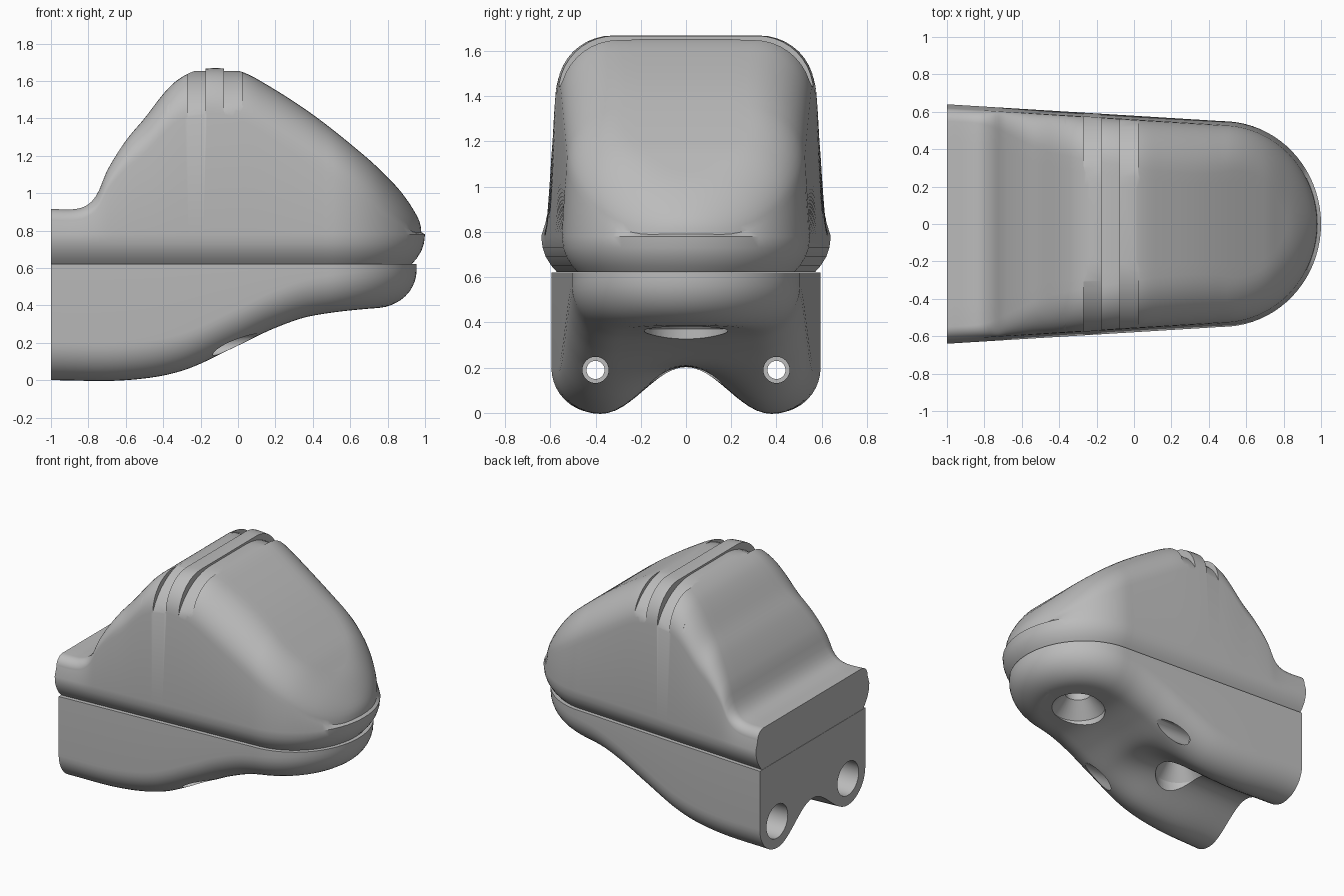
import bpy, bmesh, math
from math import sin, cos, pi

cube = bpy.data.objects.get("Cube")
if cube:
    bpy.data.objects.remove(cube, do_unlink=True)

grey = bpy.data.materials.new("plain_grey")
grey.use_nodes = True
colour = (0.5, 0.5, 0.5, 1)
grey.diffuse_color = colour
grey.node_tree.nodes["Principled BSDF"].inputs["Base Color"].default_value = colour

BACK, NOSE = -1.0, 0.47          # straight sides run between these x values
SIDE_STEPS, NOSE_STEPS = 74, 20


def curve(points):
    """Smooth function through a few (x, value) points."""
    def slope(i):
        a, b = points[max(i - 1, 0)], points[min(i + 1, len(points) - 1)]
        return (b[1] - a[1]) / (b[0] - a[0])

    def value(x):
        x = min(max(x, points[0][0]), points[-1][0])
        i = 0
        while i < len(points) - 2 and x > points[i + 1][0]:
            i += 1
        (x0, y0), (x1, y1) = points[i], points[i + 1]
        h = x1 - x0
        t = (x - x0) / h
        return ((1 + 2 * t) * (1 - t) ** 2 * y0 + t * (1 - t) ** 2 * h * slope(i)
                + t * t * (3 - 2 * t) * y1 + t * t * (t - 1) * h * slope(i + 1))
    return value


def plan(j, inset):
    """Point j of half the tapered, round-nosed outline, moved inward."""
    if j <= SIDE_STEPS:
        x = BACK + (NOSE - BACK) * j / SIDE_STEPS
        return x, 0.64 - 0.09 * j / SIDE_STEPS - inset
    a = pi / 2 * (j - SIDE_STEPS) / NOSE_STEPS
    return NOSE + (0.53 - inset) * sin(a), max(0, 0.55 - inset) * cos(a)


def finish(name, bm):
    bmesh.ops.recalc_face_normals(bm, faces=bm.faces)
    mesh = bpy.data.meshes.new(name)
    bm.to_mesh(mesh)
    bm.free()
    mesh.materials.append(grey)
    ob = bpy.data.objects.new(name, mesh)
    bpy.context.collection.objects.link(ob)
    return ob


def shell(name, rings):
    """Skin a list of rings; each ring maps an outline index to (x, y, z)."""
    bm = bmesh.new()
    half = SIDE_STEPS + NOSE_STEPS
    rows = []
    for ring in rings:
        pts = [ring(j) for j in range(half + 1)]
        pts += [(x, -y, z) for x, y, z in reversed(pts[:-1])]
        rows.append([bm.verts.new(p) for p in pts])
    for lo, hi in zip(rows, rows[1:]):
        for k in range(2 * half):
            bm.faces.new((lo[k], lo[k + 1], hi[k + 1], hi[k]))
    bmesh.ops.remove_doubles(bm, verts=bm.verts, dist=0.0002)
    rim = [e for e in bm.edges if e.is_boundary]
    bmesh.ops.edgeloop_fill(bm, edges=rim)
    return finish(name, bm)


def flat(z, inset, squeeze=1):
    def ring(j):
        x, y = plan(j, inset)
        return x, y * squeeze, z
    return ring


def cut(ob, cutter):
    cutter.hide_render = True
    mod = ob.modifiers.new("cut", "BOOLEAN")
    mod.operation, mod.solver, mod.object = "DIFFERENCE", "EXACT", cutter
    bpy.context.view_layer.objects.active = ob
    bpy.ops.object.modifier_apply(modifier=mod.name)
    bpy.data.objects.remove(cutter, do_unlink=True)


def lathe(name, profile, place, sides=40):
    """Closed turned solid; place(u, v, along) maps it into the model."""
    bm = bmesh.new()
    rows = []
    for r, s in profile:
        rows.append([bm.verts.new(place(r * cos(2 * pi * k / sides),
                                        r * sin(2 * pi * k / sides), s))
                     for k in range(sides)])
    for lo, hi in zip(rows, rows[1:]):
        for k in range(sides):
            n = (k + 1) % sides
            bm.faces.new((lo[k], lo[n], hi[n], hi[k]))
    bm.faces.new(rows[0])
    bm.faces.new(rows[-1])
    return finish(name, bm)


# Upper shell: humped top with a rounded edge of varying radius
top = curve([(-1, .915), (-.87, .915), (-.8, .94), (-.75, 1.0), (-.7, 1.12),
             (-.6, 1.28), (-.5, 1.4), (-.4, 1.53), (-.33, 1.6), (-.24, 1.65),
             (-.14, 1.668), (0, 1.655), (.12, 1.6), (.4, 1.42), (.7, 1.18),
             (.84, 1.045), (.94, .965), (1, .955)])
radius = curve([(-1, .07), (-.78, .08), (-.5, .19), (-.25, .23), (.3, .27),
                (.7, .22), (1, .165)])


def top_ring(angle, squeeze=1):
    def ring(j):
        r = radius(plan(j, 0)[0])
        x, y = plan(j, 0.02 + r * (1 - cos(angle)))
        return x, y * squeeze, top(x) - r * (1 - sin(angle))
    return ring


upper_rings = [flat(.622, .07, 0), flat(.622, .07), flat(.65, .045),
               flat(.69, .02), flat(.73, .006), flat(.78, 0)]
upper_rings += [top_ring(pi / 2 * k / 10) for k in range(11)]
upper_rings += [top_ring(pi / 2, 1 - k / 5) for k in range(1, 6)]
upper = shell("upper_shell", upper_rings)

# Grip grooves: evenly spaced slots with an arched floor
arch = [(.635, .7), (.635, .9), (.605, 1.2)]
arch += [(.2 + .4 * cos(a), 1.28 + .372 * sin(a))
         for a in (pi / 2 * k / 12 for k in range(13))]
arch += [(-y, z) for y, z in reversed(arch)]
PITCH = 0.0975
for i in range(-5, 2):
    x0 = 0.12 + (2 * i - 2) * PITCH
    x0 += 2 * PITCH
    bm = bmesh.new()
    rows = []
    for x in (x0, x0 + PITCH):
        inner = [bm.verts.new((x, y, z)) for y, z in arch]
        outer = [bm.verts.new((x, y * 1.5, .7 + (z - .7) * 1.4)) for y, z in arch]
        rows.append((inner, outer))
    (a, b), (c, d) = rows
    for k in range(len(arch) - 1):
        for p, q in ((a, b), (c, d), (a, c), (b, d)):
            bm.faces.new((p[k], p[k + 1], q[k + 1], q[k]))
    for k in (0, -1):
        bm.faces.new((a[k], b[k], d[k], c[k]))
    cut(upper, finish("groove_cutter", bm))

# Lower shell: two rounded runners with a channel, rising to a blunt nose
keel = curve([(-1, 0), (-.6, 0), (-.3, .05), (0, .185), (.2, .28), (.4, .345),
              (.8, .39), (1, .39)])
GAP, ROUND = 0.045, 0.2


def keel_ring(angle, squeeze=1):
    def ring(j):
        x, y = plan(j, GAP + ROUND * (1 - cos(angle)))
        z = keel(x)
        roof = (z + .2 + math.sqrt((z - .2) ** 2 + .002)) / 2
        hump = (roof - z) * (1 + cos(pi * squeeze)) / 2
        return x, y * squeeze, z + hump + ROUND * (1 - sin(angle))
    return ring


lower_rings = [flat(.62, GAP, 0), flat(.62, GAP)]
lower_rings += [keel_ring(pi / 2 * k / 10) for k in range(11)]
lower_rings += [keel_ring(pi / 2, 1 - k / 12) for k in range(1, 13)]
lower = shell("lower_shell", lower_rings)

# Long stepped bores through both runners
bore = [(.12, -1.1), (.12, -.45), (.04, -.45), (.04, -.2), (.058, -.2), (.058, .3)]
for side in (-1, 1):
    cut(lower, lathe("runner_bore_cutter", bore,
                     lambda u, v, s: (s, side * .4 + u, .19 + v)))

# Countersunk screw holes on the underside
for x0, z0, wide in ((.5, .37, .185), (-.4, .2, .16)):
    sink = [(wide, -.3), (wide, .0), (.09, .11), (.09, .2)]
    cut(lower, lathe("screw_hole_cutter", sink,
                     lambda u, v, s: (x0 + u, v, z0 + s)))

for ob in (upper, lower):
    bpy.ops.object.select_all(action="DESELECT")
    ob.select_set(True)
    bpy.context.view_layer.objects.active = ob
    bpy.ops.object.shade_smooth_by_angle(angle=math.radians(30))
